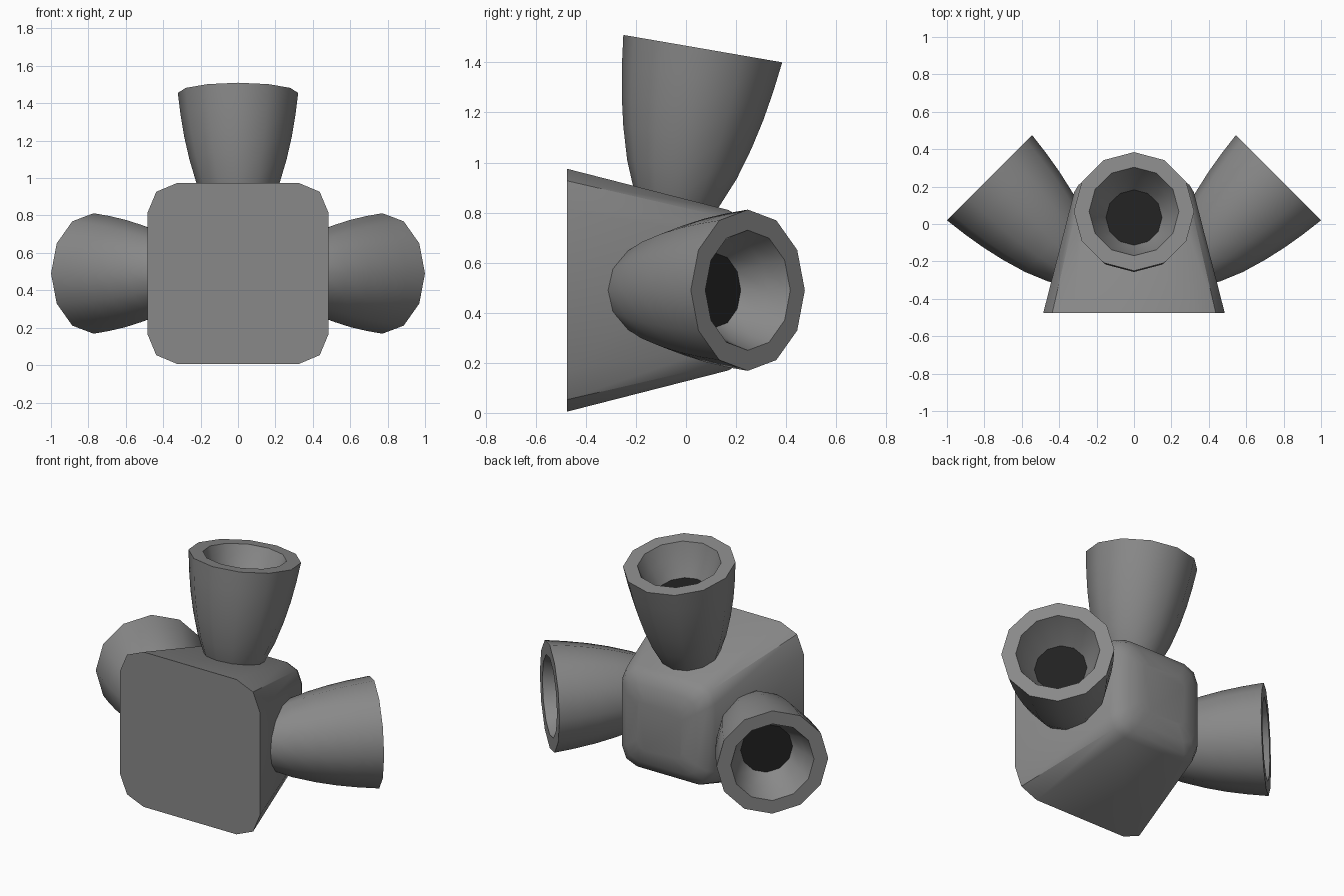
import bpy, bmesh, math
from mathutils import Vector, Matrix

if "Cube" in bpy.data.objects:
    bpy.data.objects.remove(bpy.data.objects["Cube"])


def material(name, value):
    m = bpy.data.materials.new(name)
    m.diffuse_color = (value, value, value, 1)
    m.use_nodes = True
    m.node_tree.nodes["Principled BSDF"].inputs["Base Color"].default_value = m.diffuse_color
    return m


GREY = material("mid grey", 0.25)
DARK = material("near black", 0.015)


def loft(name, rings, matrix, dark_end=False, cap_start=True):
    """Skin a list of rings of points, cap the ends, shade smooth by angle."""
    bm = bmesh.new()
    loops = [[bm.verts.new(matrix @ Vector(p)) for p in ring] for ring in rings]
    n = len(loops[0])
    for a, b in zip(loops, loops[1:]):
        for i in range(n):
            j = (i + 1) % n
            bm.faces.new((a[i], a[j], b[j], b[i]))
    if cap_start:
        bm.faces.new(loops[0][::-1])
    end = bm.faces.new(loops[-1])
    end.material_index = 1 if dark_end else 0
    bmesh.ops.recalc_face_normals(bm, faces=bm.faces)
    mesh = bpy.data.meshes.new(name)
    bm.to_mesh(mesh)
    bm.free()
    mesh.materials.append(GREY)
    mesh.materials.append(DARK)
    obj = bpy.data.objects.new(name, mesh)
    bpy.context.collection.objects.link(obj)
    bpy.ops.object.select_all(action='DESELECT')
    obj.select_set(True)
    bpy.context.view_layer.objects.active = obj
    bpy.ops.object.shade_smooth_by_angle(angle=math.radians(40))
    return obj


# Body: rounded square section tapering from the flat front to a domed back
CZ = 0.49
corner = [(0.485, 0.322), (0.437, 0.437), (0.322, 0.485)]
section = []
for k in range(4):
    c, s = round(math.cos(k * math.pi / 2)), round(math.sin(k * math.pi / 2))
    section += [(x * c - z * s, x * s + z * c) for x, z in corner]
stations = [(-0.475, 1.0), (0.17, 0.66), (0.21, 0.61), (0.245, 0.5), (0.265, 0.32)]
loft("body", [[(x * f, y, z * f + CZ) for x, z in section] for y, f in stations],
     Matrix.Identity(4))

# Nozzle: (radius, height from rim) from the buried root, over the rim, to the throat
profile = [(0.12, -0.70), (0.172, -0.61), (0.222, -0.49), (0.26, -0.36),
           (0.287, -0.24), (0.307, -0.12), (0.322, 0), (0.24, 0),
           (0.205, -0.09), (0.15, -0.19)]
SIDES = 12
rings = [[(r * math.cos(i * math.tau / SIDES), r * math.sin(i * math.tau / SIDES), h)
          for i in range(SIDES)] for r, h in profile]


def nozzle(name, centre, direction):
    d = Vector(direction).normalized()
    u = Vector((1, 0, 0)) if abs(d.x) < 0.1 else Vector((0, 0, 1))
    v = d.cross(u)
    frame = Matrix.Translation(centre) @ Matrix((u, v, d)).transposed().to_4x4()
    loft(name, rings, frame, dark_end=True)


nozzle("top_nozzle", (0, 0.067, 1.455), (0, 0.17, 0.985))
for label, sx in (("right", 1), ("left", -1)):
    nozzle(label + "_nozzle", (sx * 0.772, 0.247, CZ), (sx, 1, 0))
